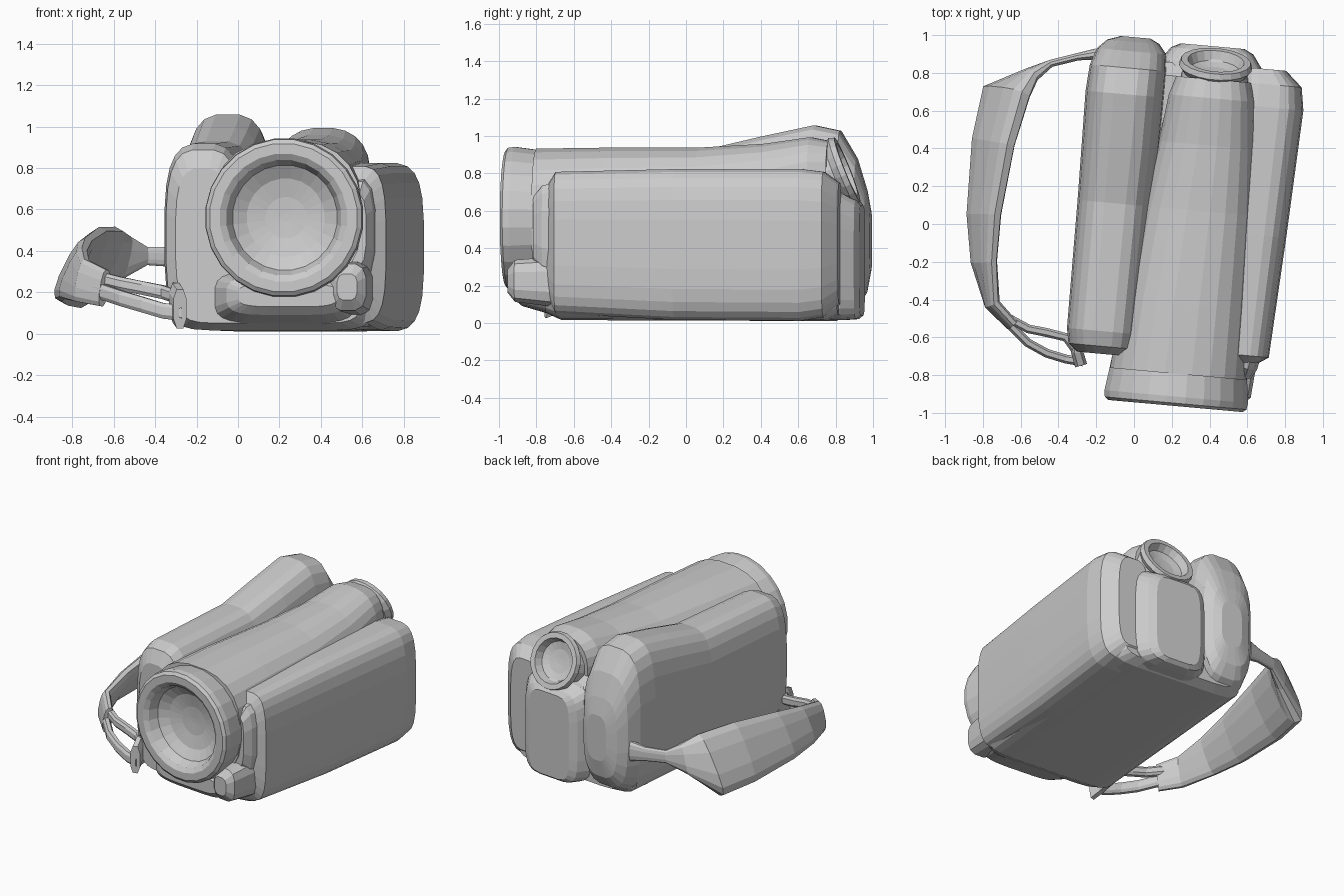
import bpy, bmesh, math
from mathutils import Vector

TILT = 0.09  # the body is turned slightly about z


def L(u, v, z):
    c, s = math.cos(TILT), math.sin(TILT)
    return Vector((u * c + v * s, -u * s + v * c, z))


def loft(name, rings, seg=24):
    """Skin a list of superellipse rings: (centre, axis a, axis b, exponent)."""
    bm = bmesh.new()
    loops = []
    for c, a, b, n in rings:
        loop = []
        for i in range(seg):
            t = 2 * math.pi * (i + 0.5) / seg
            ct, st = math.cos(t), math.sin(t)
            p = math.copysign(abs(ct) ** (2 / n), ct)
            q = math.copysign(abs(st) ** (2 / n), st)
            loop.append(bm.verts.new(c + a * p + b * q))
        loops.append(loop)
    for r0, r1 in zip(loops, loops[1:]):
        for i in range(seg):
            j = (i + 1) % seg
            bm.faces.new((r0[i], r0[j], r1[j], r1[i]))
    bm.faces.new(loops[0])
    bm.faces.new(loops[-1])
    bmesh.ops.recalc_face_normals(bm, faces=bm.faces[:])
    me = bpy.data.meshes.new(name)
    bm.to_mesh(me)
    bm.free()
    ob = bpy.data.objects.new(name, me)
    bpy.context.collection.objects.link(ob)
    return ob


def shell(name, stations, n=4, seg=24):
    """Rounded body along the length: stations of (v, u0, u1, z0, z1)."""
    loft(name, [(L((u0 + u1) / 2, v, (z0 + z1) / 2), L((u1 - u0) / 2, 0, 0),
                 Vector((0, 0, (z1 - z0) / 2)), n) for v, u0, u1, z0, z1 in stations], seg)


def turned(name, centre, pitch, profile, seg=24):
    """Lathed part: profile of (distance along axis, radius)."""
    d = L(0, math.cos(pitch), 0) + Vector((0, 0, math.sin(pitch)))
    b = L(0, -math.sin(pitch), 0) + Vector((0, 0, math.cos(pitch)))
    a = L(1, 0, 0)
    loft(name, [(L(*centre) + d * t, a * r, b * r, 2) for t, r in profile], seg)


def band(name, stations, seg=10):
    """Flat strap: stations of (low edge, high edge, half thickness)."""
    lows = [Vector(s[0]) for s in stations]
    highs = [Vector(s[1]) for s in stations]
    mids = [(p + q) / 2 for p, q in zip(lows, highs)]
    rings = []
    for i, m in enumerate(mids):
        tan = mids[min(i + 1, len(mids) - 1)] - mids[max(i - 1, 0)]
        a = (highs[i] - lows[i]) / 2
        rings.append((m, a, tan.cross(a).normalized() * stations[i][2], 2.6))
    loft(name, rings, seg)


def cord(name, pts, h, t):
    up = Vector((0, 0, h))
    band(name, [(Vector(p) - up, Vector(p) + up, t) for p in pts], 8)


# Left grip body with the raised rear hump
shell("grip_body", [
    (-0.70, -0.24, 0.02, 0.12, 0.80), (-0.66, -0.29, 0.07, 0.04, 0.89),
    (-0.58, -0.305, 0.08, 0.02, 0.92), (0.10, -0.31, 0.09, 0.015, 0.93),
    (0.40, -0.315, 0.10, 0.015, 1.00), (0.68, -0.32, 0.10, 0.015, 1.06),
    (0.82, -0.31, 0.10, 0.03, 1.03), (0.91, -0.28, 0.09, 0.08, 0.88),
    (0.96, -0.23, 0.05, 0.16, 0.72), (0.985, -0.16, 0.00, 0.28, 0.60)], n=3.2)

# Central core with a flat bottom, and the chin under the lens
shell("core_body", [
    (-0.70, -0.22, 0.66, 0.05, 0.60), (-0.62, -0.27, 0.72, 0.015, 0.72),
    (0.80, -0.27, 0.74, 0.01, 0.74), (0.87, -0.20, 0.68, 0.04, 0.68)], n=8)
shell("chin", [
    (-0.88, 0.08, 0.56, 0.13, 0.24), (-0.84, 0.02, 0.60, 0.09, 0.28),
    (-0.60, -0.10, 0.66, 0.02, 0.32)], n=4)

# Right side panel
shell("side_panel", [
    (-0.69, 0.50, 0.70, 0.14, 0.73), (-0.64, 0.48, 0.775, 0.05, 0.81),
    (0.00, 0.46, 0.81, 0.015, 0.825), (0.68, 0.46, 0.84, 0.01, 0.825),
    (0.80, 0.48, 0.82, 0.03, 0.81), (0.88, 0.50, 0.73, 0.10, 0.75)], n=3.6)

# Lens front with its recessed dish
turned("lens_ring", (0.305, -0.94, 0.56), 0, [
    (0.40, 0.34), (0.16, 0.37), (0.05, 0.385), (0.015, 0.38), (0.0, 0.36),
    (0.0, 0.31), (0.02, 0.28), (0.08, 0.255), (0.12, 0.19), (0.14, 0.10), (0.145, 0.02)])

# Barrel running back to the eyepiece
shell("barrel", [
    (-0.77, -0.06, 0.67, 0.20, 0.935), (-0.40, -0.03, 0.66, 0.25, 0.94),
    (0.10, 0.03, 0.64, 0.30, 0.94), (0.45, 0.09, 0.61, 0.40, 0.96),
    (0.70, 0.12, 0.58, 0.50, 0.995), (0.80, 0.15, 0.55, 0.55, 0.975)], n=2.5)

# Eyepiece cup, tipped upward
turned("eyepiece", (0.355, 0.87, 0.81), 0.38, [
    (-0.25, 0.18), (-0.07, 0.18), (-0.035, 0.17), (0.0, 0.195), (0.03, 0.185),
    (0.03, 0.15), (-0.02, 0.13), (-0.035, 0.08), (-0.04, 0.02)], 20)

# Rear battery block, filling the space between grip and panel
shell("battery", [
    (0.70, 0.02, 0.62, 0.015, 0.72), (0.88, 0.06, 0.60, 0.015, 0.70),
    (0.95, 0.11, 0.55, 0.02, 0.66), (0.975, 0.16, 0.50, 0.04, 0.63)], n=5)

# Lugs beside the lens
shell("lens_knob", [
    (-0.90, 0.56, 0.66, 0.16, 0.29), (-0.86, 0.52, 0.70, 0.11, 0.34),
    (-0.62, 0.52, 0.72, 0.08, 0.36)], n=3, seg=12)
shell("lens_side_lug", [
    (-0.76, 0.58, 0.69, 0.32, 0.68), (-0.71, 0.55, 0.72, 0.26, 0.74),
    (-0.56, 0.55, 0.75, 0.20, 0.78)], n=3, seg=12)

# Padded hand strap
band("hand_strap", [
    ((-0.20, 0.90, 0.30), (-0.20, 0.90, 0.44), 0.03),
    ((-0.30, 0.885, 0.32), (-0.30, 0.885, 0.42), 0.02),
    ((-0.44, 0.85, 0.33), (-0.44, 0.85, 0.42), 0.02),
    ((-0.57, 0.79, 0.26), (-0.52, 0.79, 0.47), 0.04),
    ((-0.78, 0.71, 0.13), (-0.57, 0.69, 0.51), 0.07),
    ((-0.84, 0.45, 0.14), (-0.65, 0.42, 0.51), 0.06),
    ((-0.87, 0.05, 0.16), (-0.72, 0.05, 0.46), 0.05),
    ((-0.85, -0.20, 0.17), (-0.74, -0.20, 0.41), 0.04),
    ((-0.77, -0.43, 0.15), (-0.73, -0.42, 0.36), 0.035),
    ((-0.66, -0.54, 0.13), (-0.63, -0.53, 0.31), 0.03)], 12)

# Split front end of the strap and its anchor
cord("strap_upper_strand", [(-0.68, -0.49, 0.27), (-0.56, -0.555, 0.24), (-0.46, -0.575, 0.22),
                            (-0.36, -0.60, 0.20), (-0.30, -0.68, 0.18)], 0.035, 0.025)
cord("strap_lower_strand", [(-0.68, -0.51, 0.21), (-0.56, -0.63, 0.17), (-0.46, -0.685, 0.14),
                            (-0.36, -0.715, 0.11), (-0.27, -0.73, 0.10)], 0.04, 0.025)
cord("strap_anchor", [(-0.29, -0.58, 0.16), (-0.30, -0.68, 0.15), (-0.28, -0.75, 0.12)], 0.10, 0.035)
